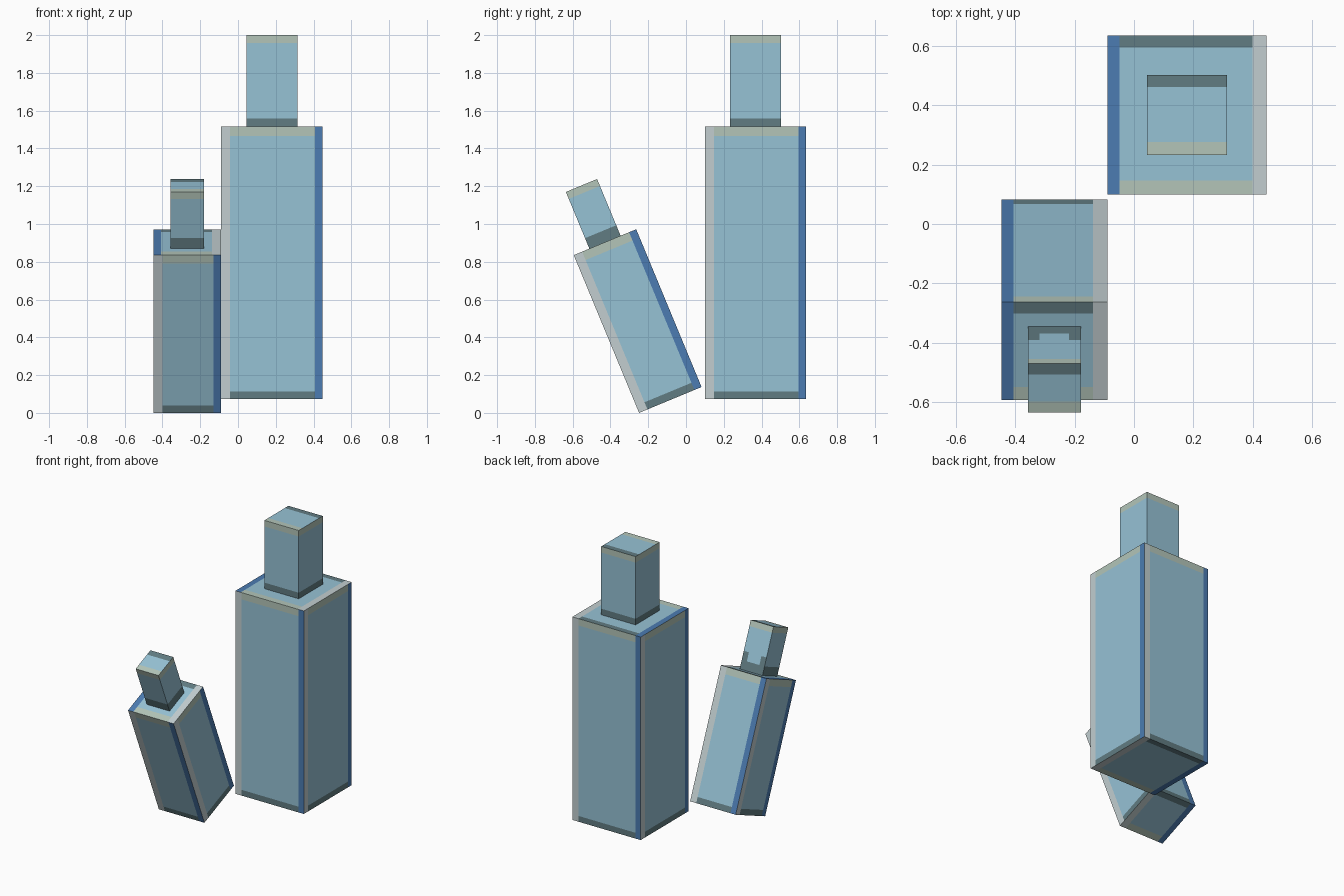
import bpy
import bmesh
from math import radians
from mathutils import Matrix, Vector

cube = bpy.data.objects.get("Cube")
if cube:
    bpy.data.objects.remove(cube, do_unlink=True)


def material(name, rgb):
    """Flat material from display colour values."""
    linear = [((c / 255 + 0.055) / 1.055) ** 2.4 for c in rgb] + [1.0]
    mat = bpy.data.materials.new(name)
    mat.use_nodes = True
    mat.diffuse_color = linear
    mat.node_tree.nodes["Principled BSDF"].inputs["Base Color"].default_value = linear
    return mat


MATERIALS = [
    material("light blue", (150, 194, 213)),
    material("strong blue", (76, 124, 178)),
    material("pale grey", (194, 206, 208)),
    material("sage beige", (179, 197, 185)),
    material("dark teal", (97, 124, 130)),
]
LIGHT, BLUE, PALE, BEIGE, DARK = range(5)
UP = Vector((0, 0, 1))


def bordered_block(name, width, height, placement, base_z=0.0, wide=0.048,
                   narrow=0.041, foot=0.041, side_trim=True, back_rise=0.0):
    """Upright block whose faces carry coloured borders, cut into the mesh."""
    half, mid = width / 2, height / 2
    bm = bmesh.new()
    bmesh.ops.create_cube(bm, size=1, matrix=Matrix.Diagonal((width, width, height, 1)))

    # Border cuts along every axis
    cuts = [(axis, sign * (half - band)) for axis in (0, 1)
            for sign in (-1, 1) for band in (wide, narrow)]
    cuts += [(2, mid - wide), (2, foot - mid)]
    if back_rise:
        cuts += [(0, half * 0.55), (0, -half * 0.55), (2, foot + back_rise - mid)]
    for axis, offset in cuts:
        normal = Vector([float(i == axis) for i in range(3)])
        bmesh.ops.bisect_plane(bm, geom=bm.verts[:] + bm.edges[:] + bm.faces[:],
                               plane_co=normal * offset, plane_no=normal)
    bm.normal_update()

    # Colour by position on each face
    for face in bm.faces:
        c, n = face.calc_center_median(), face.normal
        upright = abs(n.z) < 0.5
        if upright:
            u, v, top, bottom = c.dot(UP.cross(n)), c.z, mid, foot
        else:
            u, v, top, bottom = -c.x, -c.y, half, narrow
        if side_trim and u < wide - half:
            index = PALE
        elif side_trim and u > half - narrow:
            index = BLUE
        elif v > top - wide:
            index = BEIGE
        elif v < bottom - top:
            index = DARK
        elif n.y > 0.5 and abs(u) > half * 0.55 and v < bottom + back_rise - top:
            index = DARK
        else:
            index = LIGHT
        face.material_index = index

    # Caps sit on a body, so their underside is left open
    if not side_trim:
        bmesh.ops.delete(bm, geom=[f for f in bm.faces if f.normal.z < -0.5],
                         context="FACES")
    bm.transform(Matrix.Translation((0, 0, base_z + mid)))

    mesh = bpy.data.meshes.new(name)
    bm.to_mesh(mesh)
    bm.free()
    for mat in MATERIALS:
        mesh.materials.append(mat)
    obj = bpy.data.objects.new(name, mesh)
    obj.matrix_world = placement
    bpy.context.collection.objects.link(obj)


# Tall upright block with its cap
tall = Matrix.Translation((0.179, 0.368, 0.073))
bordered_block("tall_body", 0.537, 1.442, tall)
bordered_block("tall_cap", 0.27, 0.485, tall, base_z=1.442, wide=0.043,
               foot=0.043, side_trim=False)

# Short block leaning forward with its cap
leaning = Matrix.Translation((-0.269, -0.083, 0.0685)) @ Matrix.Rotation(radians(22.5), 4, "X")
bordered_block("leaning_body", 0.358, 0.904, leaning)
bordered_block("leaning_cap", 0.179, 0.325, leaning, base_z=0.904, wide=0.04,
               foot=0.06, side_trim=False, back_rise=0.06)
